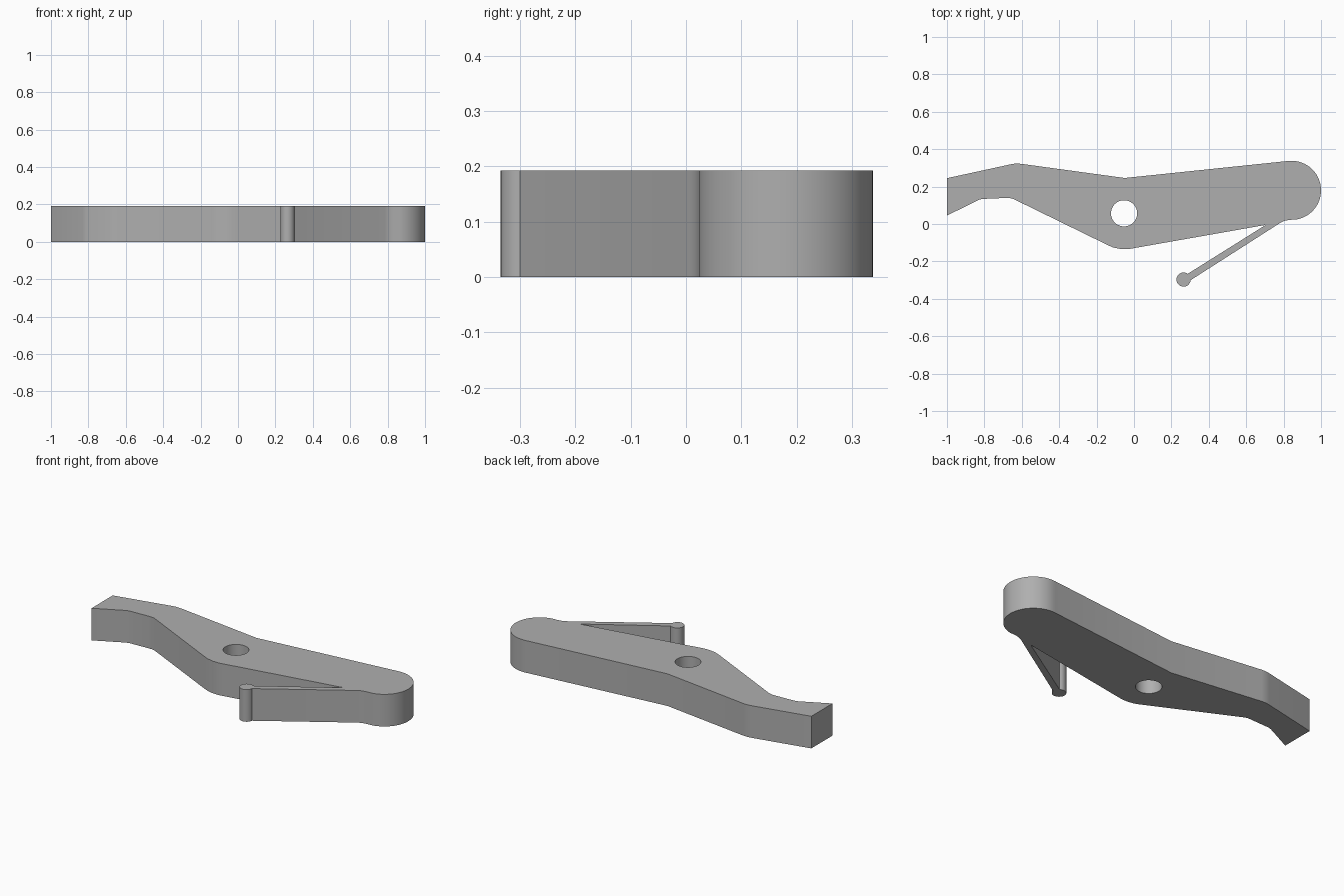
import bpy
import bmesh
from math import cos, sin, radians
from mathutils import Vector

THICKNESS = 0.192


def arc(cx, cy, r, start, end, steps):
    """Points along a circular arc, angles in degrees."""
    angles = [radians(start + (end - start) * i / steps) for i in range(steps + 1)]
    return [(cx + r * cos(a), cy + r * sin(a)) for a in angles]


def plate(name, loops, height, material):
    """Extrude closed outlines (the first outer, the rest holes) into a plate."""
    bm = bmesh.new()
    edges = []
    for points in loops:
        verts = [bm.verts.new((x, y, 0)) for x, y in points]
        edges += [bm.edges.new((v, verts[i - 1])) for i, v in enumerate(verts)]
    bmesh.ops.triangle_fill(bm, edges=edges, use_beauty=True, use_dissolve=False)
    result = bmesh.ops.extrude_face_region(bm, geom=bm.faces[:], use_keep_orig=True)
    top = [g for g in result["geom"] if isinstance(g, bmesh.types.BMVert)]
    bmesh.ops.translate(bm, verts=top, vec=Vector((0, 0, height)))
    bmesh.ops.recalc_face_normals(bm, faces=bm.faces[:])
    mesh = bpy.data.meshes.new(name)
    bm.to_mesh(mesh)
    bm.free()
    mesh.materials.append(material)
    obj = bpy.data.objects.new(name, mesh)
    bpy.context.collection.objects.link(obj)
    bpy.ops.object.select_all(action="DESELECT")
    obj.select_set(True)
    bpy.context.view_layer.objects.active = obj
    bpy.ops.object.shade_smooth_by_angle(angle=radians(30))
    return obj


if "Cube" in bpy.data.objects:
    bpy.data.objects.remove(bpy.data.objects["Cube"])

grey = bpy.data.materials.new("plain grey")
grey.use_nodes = True
colour = (0.43, 0.43, 0.43, 1)
grey.diffuse_color = colour
grey.node_tree.nodes["Principled BSDF"].inputs["Base Color"].default_value = colour

# Back edge, from the square tail to the rounded end
outline = [(-1, 0.245), (-0.66, 0.319), (-0.635, 0.323), (-0.605, 0.322), (-0.05, 0.246)]
outline += arc(0.842, 0.18, 0.158, 97, -80, 28)
# Root and lower side of the thin spring arm
outline += [(0.83, 0.022), (0.805, 0.017), (0.785, 0.008)]
# Round tip of the arm, then back up to the narrow notch
outline += arc(0.265, -0.297, 0.038, -5, -306, 24)
outline += [(0.704, -0.005)]
# Front edge with its rounded belly and bent tail
outline += [(0, -0.129), (-0.03, -0.134), (-0.07, -0.134), (-0.11, -0.126), (-0.14, -0.113)]
outline += [(-0.645, 0.134), (-0.665, 0.139), (-0.69, 0.139), (-0.81, 0.134), (-0.83, 0.129), (-1, 0.045)]

# Pivot hole
hole = arc(-0.053, 0.057, 0.07, 0, 350, 35)

plate("pivot_lever", [outline, hole], THICKNESS, grey)
